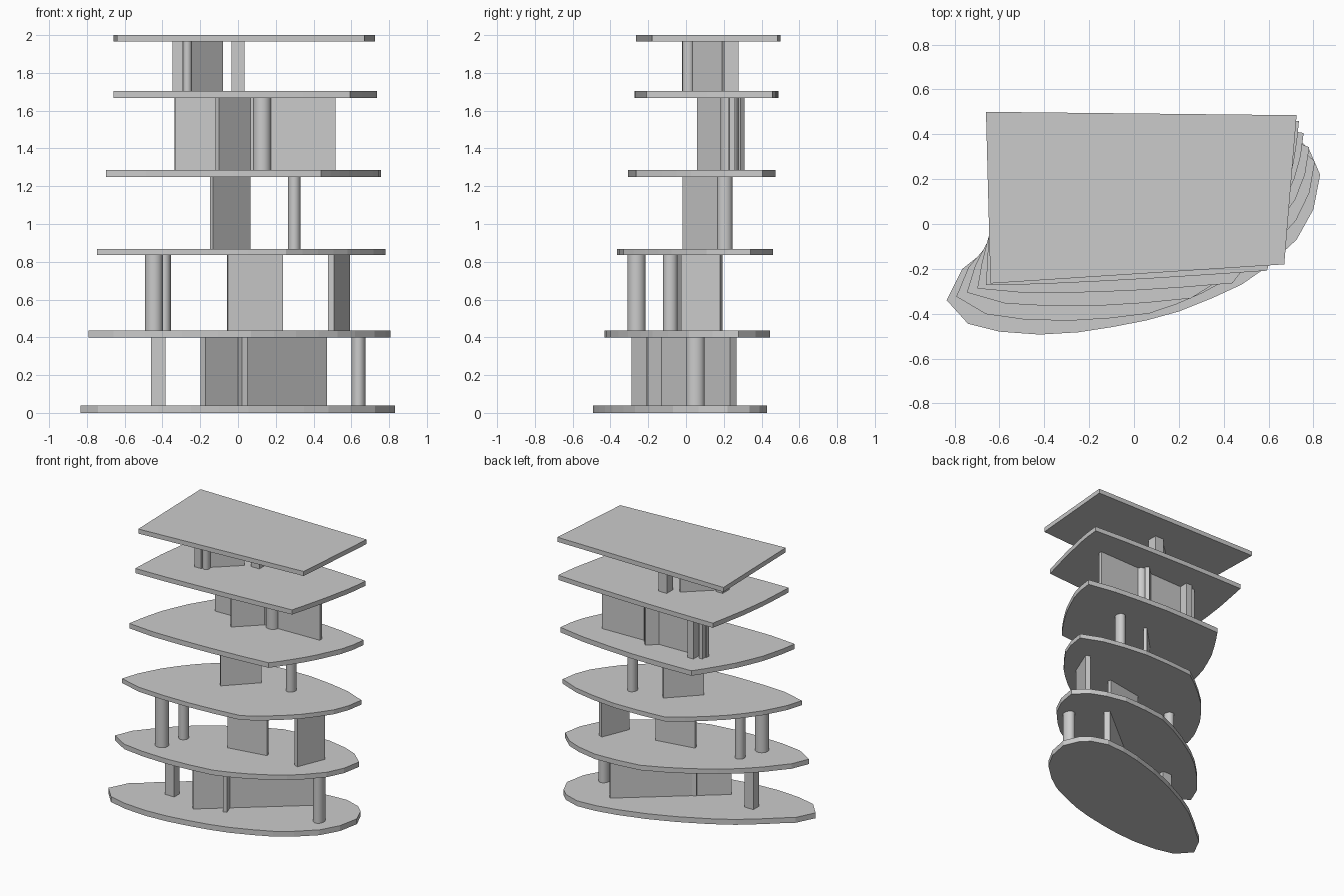
import bpy, bmesh, math
from mathutils import Vector

cube = bpy.data.objects.get("Cube")
if cube:
    bpy.data.objects.remove(cube)

mat = bpy.data.materials.new("plain_grey")
mat.use_nodes = True
GREY = (0.6, 0.6, 0.6, 1)
mat.diffuse_color = GREY
mat.node_tree.nodes["Principled BSDF"].inputs["Base Color"].default_value = GREY


def prism(name, outline, low, high, smooth=False):
    """Extrude a flat outline between two heights."""
    bm = bmesh.new()
    face = bm.faces.new([bm.verts.new((x, y, low)) for x, y in outline])
    new = bmesh.ops.extrude_face_region(bm, geom=[face])["geom"]
    top = [g for g in new if isinstance(g, bmesh.types.BMVert)]
    bmesh.ops.translate(bm, verts=top, vec=(0, 0, high - low))
    bmesh.ops.recalc_face_normals(bm, faces=bm.faces)
    mesh = bpy.data.meshes.new(name)
    bm.to_mesh(mesh)
    bm.free()
    mesh.materials.append(mat)
    obj = bpy.data.objects.new(name, mesh)
    bpy.context.collection.objects.link(obj)
    if smooth:
        bpy.ops.object.select_all(action='DESELECT')
        obj.select_set(True)
        bpy.context.view_layer.objects.active = obj
        bpy.ops.object.shade_smooth_by_angle()


def wall(name, start, end, thick, span):
    """Thin upright wall along a plan line."""
    a, b = Vector(start), Vector(end)
    d = (b - a).normalized()
    n = Vector((-d.y, d.x)) * thick / 2
    prism(name, [a - n, b - n, b + n, a + n], *span)


def post(name, centre, size, span):
    x, y = centre
    w, d = size[0] / 2, size[1] / 2
    prism(name, [(x - w, y - d), (x + w, y - d), (x + w, y + d), (x - w, y + d)], *span)


def column(name, centre, rx, ry, span):
    ring = [math.tau * i / 24 for i in range(24)]
    prism(name, [(centre[0] + rx * math.cos(a), centre[1] + ry * math.sin(a))
                 for a in ring], *span, smooth=True)


# Floor slabs: a slanted oval that morphs into a four-sided roof
oval = [(-.835, -.34), (-.74, -.445), (-.6, -.48), (-.42, -.493), (-.25, -.483),
        (-.1, -.46), (.055, -.43), (.2, -.39), (.35, -.33), (.48, -.27),
        (.595, -.19), (.725, -.07), (.8, .065), (.83, .22), (.78, .335),
        (.72, .39), (.6, .43), (.45, .42), (.3, .39), (.1, .33), (-.1, .25),
        (-.3, .15), (-.45, .06), (-.6, -.06), (-.69, -.14), (-.765, -.2)]
corners = [Vector(c) for c in ((-.64, -.265), (.67, -.18), (.725, .485), (-.66, .5))]
steps = (5, 8, 5, 8)
quad = [corners[i].lerp(corners[(i + 1) % 4], k / n)
        for i, n in enumerate(steps) for k in range(n)]

slabs = [(0, .04, 0), (.4, .437, .22), (.835, .868, .46),
         (1.25, 1.287, .7), (1.668, 1.703, .9)]
names = ("base", "second", "third", "fourth", "fifth")
for name, (low, high, t) in zip(names, slabs):
    prism(name + "_slab", [Vector(o).lerp(q, t) for o, q in zip(oval, quad)], low, high)
prism("roof_slab", corners, 1.966, 2)

# Clear height of each storey
tops = [s[1] for s in slabs]
unders = [s[0] for s in slabs[1:]] + [1.966]
s0, s1, s2, s3, s4 = zip(tops, unders)

# First storey
wall("first_long_wall", (-.185, -.272), (.457, .25), .045, s0)
wall("first_fin", (.035, -.205), (-.005, -.09), .03, s0)
post("first_post", (-.422, -.172), (.075, .065), s0)
column("first_column", (.638, .05), .038, .048, s0)

# Second storey
column("second_large_column", (-.445, -.262), .048, .048, s1)
column("second_small_column", (-.39, -.083), .034, .038, s1)
wall("second_front_wall", (-.055, -.035), (.237, .015), .025, s1)
wall("second_side_wall", (.493, -.02), (.578, .187), .035, s1)

# Third storey
wall("third_wall", (-.14, -.01), (.057, .19), .025, s2)
column("third_column", (.298, .205), .034, .04, s2)

# Fourth storey
wall("fourth_long_wall", (-.335, .222), (.515, .245), .028, s3)
wall("fourth_cross_wall", (-.11, .07), (.13, .3), .03, s3)
column("fourth_column", (.128, .23), .048, .048, s3)
post("fourth_thick_post", (-.25, .27), (.05, .07), s3)
post("fourth_thin_post", (-.31, .245), (.03, .05), s3)

# Fifth storey
post("fifth_left_post", (-.318, .02), (.055, .08), s4)
column("fifth_column", (-.268, .012), .025, .03, s4)
wall("fifth_wall", (-.262, .04), (-.088, .2), .025, s4)
post("fifth_back_post", (0, .24), (.07, .075), s4)
